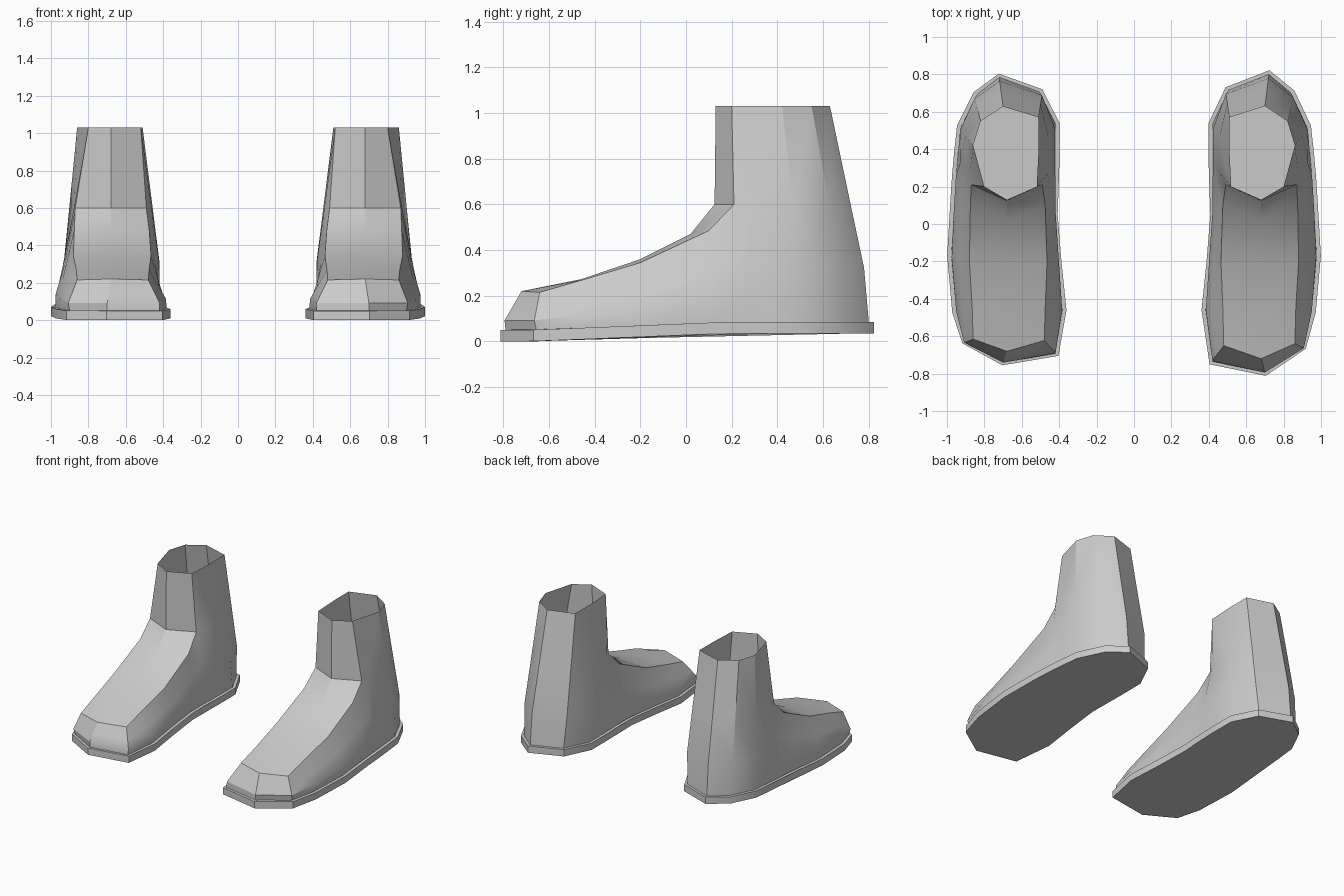
import bpy, bmesh
from math import radians
from mathutils import Vector

if "Cube" in bpy.data.objects:
    bpy.data.objects.remove(bpy.data.objects["Cube"])

# Wall columns around the boot: foot x, y, then top edge x, y, z
COLS = [
    (.90, -.655, .86, -.64, .215), (.95, -.47, .865, -.45, .27),
    (.977, -.17, .88, -.20, .345), (.96, .12, .875, .10, .485),
    (.95, .27, .87, .21, .60), (.94, .38, .80, .20, 1.03),
    (.925, .52, .86, .42, 1.03), (.84, .70, .82, .55, 1.03),
    (.72, .80, .70, .63, 1.03), (.505, .715, .51, .57, 1.03),
    (.42, .535, .51, .40, 1.03), (.42, .35, .52, .20, 1.03),
    (.425, .20, .49, .21, .60), (.43, .05, .475, .10, .485),
    (.41, -.20, .465, -.20, .345), (.383, -.46, .475, -.45, .27),
    (.42, -.735, .48, -.65, .215), (.70, -.79, .68, -.72, .22)]
# Instep centre line, from toe to shaft rim: y, z
INSTEP = [(-.46, .272), (-.20, .36), (.02, .47), (.125, .60), (.13, 1.03)]
N = len(COLS)


def sole_z(y):
    return .035 * min(1, max(0, (y + .68) / .85))


def outward(i):
    a, b, c = (Vector(COLS[(i + k) % N][:2]) for k in (-1, 0, 1))
    d1, d2 = (b - a).normalized(), (c - b).normalized()
    n = Vector((d1.y + d2.y, -d1.x - d2.x, 0)).normalized()
    return n


def place(p, side):
    # the left boot is mirrored and a little shorter at toe and heel
    x, y, z = p
    if side < 0:
        if y < -.5:
            y = -.5 + (y + .5) * .82
        elif y > .6:
            y = .6 + (y - .6) * .92
    return (x * side, y, z)


def bridge(bm, lo, hi):
    for i in range(N):
        j = (i + 1) % N
        bm.faces.new((lo[i], lo[j], hi[j], hi[i]))


def finish(bm, name, flip):
    if flip:
        bmesh.ops.reverse_faces(bm, faces=bm.faces[:])
    me = bpy.data.meshes.new(name)
    bm.to_mesh(me)
    bm.free()
    ob = bpy.data.objects.new(name, me)
    bpy.context.collection.objects.link(ob)
    bpy.ops.object.select_all(action='DESELECT')
    ob.select_set(True)
    bpy.context.view_layer.objects.active = ob
    bpy.ops.object.shade_smooth_by_angle(angle=radians(30))


def boot(side, label):
    foot = [Vector((c[0], c[1], sole_z(c[1]) + .05)) for c in COLS]
    edge = [Vector(c[2:]) for c in COLS]
    norm = [outward(i) for i in range(N)]

    # sole slab, slightly wider than the upper
    bm = bmesh.new()
    rim = [f + n * .022 for f, n in zip(foot, norm)]
    top = [bm.verts.new(place(p, side)) for p in rim]
    bot = [bm.verts.new(place(p - Vector((0, 0, .05)), side)) for p in rim]
    bridge(bm, bot, top)
    bm.faces.new(top)
    bm.faces.new(bot[::-1])
    finish(bm, label + "_sole", side < 0)

    # upper walls
    bm = bmesh.new()
    rows = []
    for t, bulge in ((0, 0), (.25, .022), (.55, .013), (1, 0)):
        rows.append([bm.verts.new(place(f.lerp(e, t) + n * bulge, side))
                     for f, e, n in zip(foot, edge, norm)])
    for lo, hi in zip(rows, rows[1:]):
        bridge(bm, lo, hi)

    # instep and shaft front, between the two wall edges
    e = rows[-1]
    mid = [e[17]] + [bm.verts.new(place((.68, y, z), side)) for y, z in INSTEP]
    for i in range(5):
        bm.faces.new((mid[i], e[i], e[i + 1], mid[i + 1]))
        bm.faces.new((e[16 - i], mid[i], mid[i + 1], e[15 - i]))
    finish(bm, label + "_upper", side < 0)


boot(1, "right_boot")
boot(-1, "left_boot")
